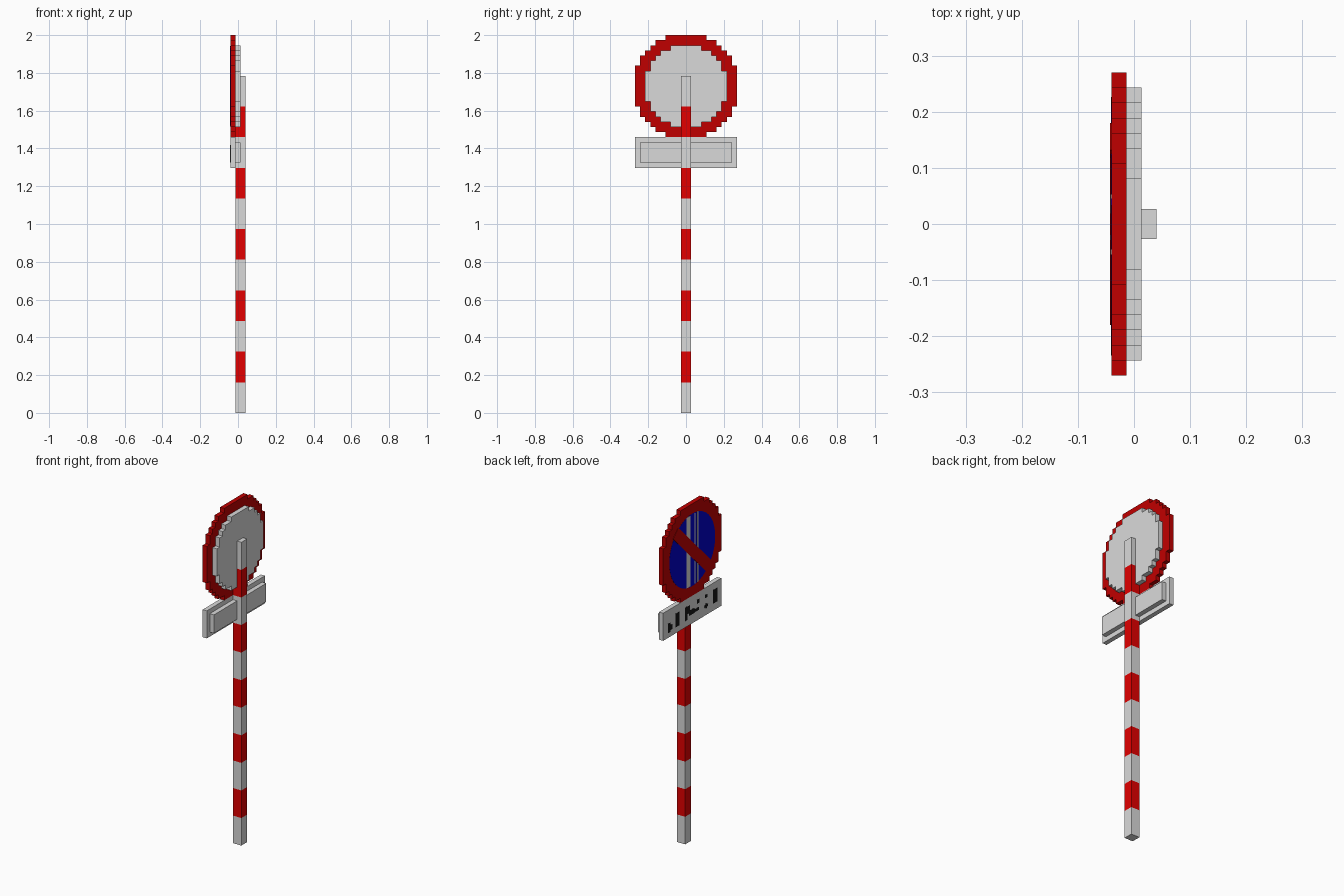
import bpy, bmesh, math
from mathutils import Matrix, Vector

if "Cube" in bpy.data.objects:
    bpy.data.objects.remove(bpy.data.objects["Cube"], do_unlink=True)

U = 2 / 74                      # block unit
FACE = -1.5 * U                 # x of the sign's display side
DISC_Z = 64 * U                 # centre of the round sign
PLATE_Z = 51 * U                # centre of the lower plate
PAINT = 0.0006                  # thickness of one painted layer


def material(name, rgb):
    m = bpy.data.materials.new(name)
    m.use_nodes = True
    m.diffuse_color = (*rgb, 1)
    m.node_tree.nodes["Principled BSDF"].inputs["Base Color"].default_value = (*rgb, 1)
    return m


GREY = material("light grey", (0.70, 0.70, 0.70))
POLE_RED = material("bright red", (0.76, 0.0, 0.0))
RIM_RED = material("deep red", (0.53, 0.0, 0.0))
BLUE = material("deep blue", (0.0, 0.0, 0.60))
BLACK = material("black", (0.008, 0.008, 0.008))


def finish(name, bm, *mats):
    bmesh.ops.recalc_face_normals(bm, faces=bm.faces)
    me = bpy.data.meshes.new(name)
    bm.to_mesh(me)
    bm.free()
    for m in mats:
        me.materials.append(m)
    ob = bpy.data.objects.new(name, me)
    bpy.context.collection.objects.link(ob)
    return ob


def box_mesh(x0, x1, y, z, width, height, angle=0):
    bm = bmesh.new()
    mat = (Matrix.Translation(((x0 + x1) / 2, y, z)) @ Matrix.Rotation(angle, 4, 'X')
           @ Matrix.Diagonal((x1 - x0, width, height, 1)))
    bmesh.ops.create_cube(bm, size=1, matrix=mat)
    return bm


def box(name, mat, *args):
    return finish(name, box_mesh(*args), mat)


def stepped_disc(name, mat, rows, x0, x1):
    """Blocky disc: rows lists half widths from the top row to the middle."""
    n = len(rows)
    quarter = []
    for i, w in enumerate(rows):
        for p in ((w, n - i), (w, n - i - 1)):
            if len(quarter) > 1 and quarter[-1][0] == quarter[-2][0] == p[0]:
                quarter.pop()
            if not quarter or quarter[-1] != p:
                quarter.append(p)
    quarter = [p for p in quarter if p[1] > 0]
    right = quarter + [(y, -z) for y, z in reversed(quarter)]
    outline = right + [(-y, z) for y, z in reversed(right)]
    bm = bmesh.new()
    f = bm.faces.new([bm.verts.new((x0, y * U, DISC_Z + z * U)) for y, z in outline])
    ext = bmesh.ops.extrude_face_region(bm, geom=[f])
    moved = [v for v in ext["geom"] if isinstance(v, bmesh.types.BMVert)]
    bmesh.ops.translate(bm, verts=moved, vec=Vector((x1 - x0, 0, 0)))
    return finish(name, bm, mat)


# Striped square pole, bands of equal height
bm = box_mesh(-U / 2, 1.5 * U, 0, 33 * U, 2 * U, 66 * U)
for k in range(1, 11):
    bmesh.ops.bisect_plane(bm, geom=bm.verts[:] + bm.edges[:] + bm.faces[:],
                           plane_co=(0, 0, 6 * k * U), plane_no=(0, 0, 1))
for f in bm.faces:
    band = min(10, int(f.calc_center_median().z / (6 * U)))
    f.material_index = band % 2
finish("pole", bm, GREY, POLE_RED)

# Round sign: red slab and grey backing
stepped_disc("sign_slab", RIM_RED, [4, 6, 7, 8, 9, 9, 10, 10, 10, 10], FACE, -U / 2)
stepped_disc("sign_backing", GREY, [3, 5, 6, 7, 7, 8, 8, 8], -U / 2, U / 2)

# Round blue display field
bm = bmesh.new()
bmesh.ops.create_cone(bm, cap_ends=True, segments=40, radius1=0.213, radius2=0.213, depth=PAINT,
                      matrix=Matrix.Translation((FACE - PAINT / 2, 0, DISC_Z))
                      @ Matrix.Rotation(math.pi / 2, 4, 'Y'))
finish("sign_field", bm, BLUE)

# Upright stripes and the diagonal bar on the display field
for i, (y, w) in enumerate([(0.036, 0.034), (-0.024, 0.009), (-0.05, 0.009)]):
    box(f"sign_stripe_{i + 1}", GREY, FACE - 2 * PAINT, FACE, y, DISC_Z, w, 0.415)
box("sign_diagonal", RIM_RED, FACE - 3 * PAINT, FACE, 0, DISC_Z, 0.44, 0.068, math.pi / 4)

# Lower plate with its backing
box("lower_plate", GREY, FACE, -U / 2, 0, PLATE_Z, 20 * U, 6 * U)
box("lower_plate_backing", GREY, -U / 2, U / 2, 0, PLATE_Z, 18 * U, 4 * U)

# Abstract dark marks on the lower plate: y, height offset, width, height
MARKS = [(0.215, -0.026, 0.022, 0.055), (0.198, -0.028, 0.03, 0.03),
         (0.137, -0.006, 0.036, 0.08),
         (0.058, -0.004, 0.022, 0.08), (0.036, 0.012, 0.03, 0.045),
         (0.005, -0.012, 0.05, 0.03), (-0.04, -0.016, 0.04, 0.018),
         (-0.055, 0.028, 0.024, 0.024),
         (-0.13, -0.028, 0.028, 0.014), (-0.13, -0.028, 0.014, 0.028),
         (-0.13, 0.03, 0.024, 0.018), (-0.214, 0.0, 0.04, 0.08)]
for i, (y, dz, w, h) in enumerate(MARKS):
    box(f"plate_mark_{i + 1}", BLACK, FACE - PAINT, FACE, y, PLATE_Z + dz, w, h)
